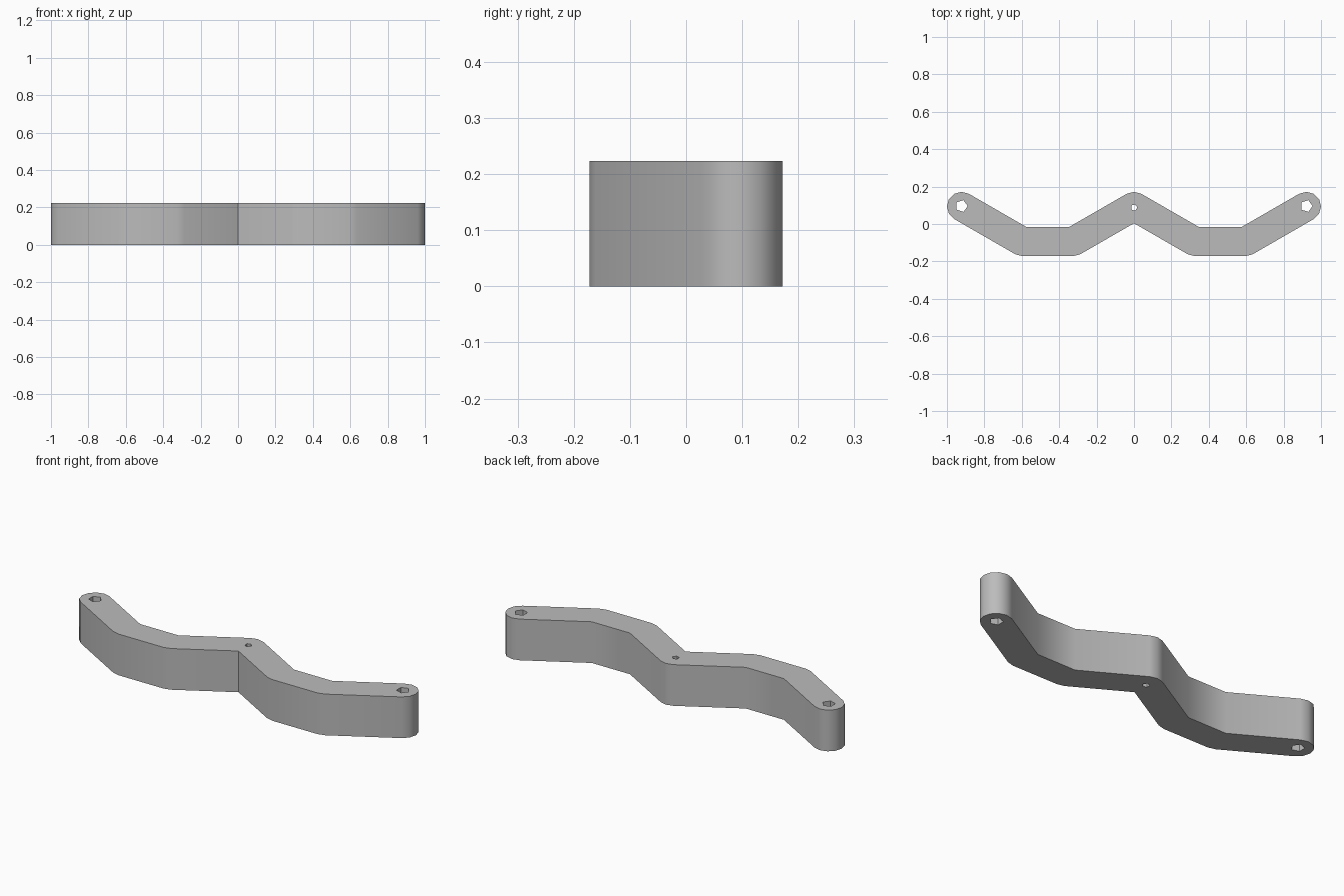
import bpy, bmesh
from math import radians, sin, cos, tan
from mathutils import Vector

cube = bpy.data.objects.get("Cube")
if cube:
    bpy.data.objects.remove(cube, do_unlink=True)

HEIGHT = 0.223
R = 0.078            # half the width of the bar
END = (0.922, 0.094)
BEND_OUT = (0.596, -0.094)
BEND_IN = (0.326, -0.094)
MIDDLE = (0, 0.094)


def arc(centre, start, stop, radius=R, step=30):
    """Points on a faceted arc, angles in degrees."""
    return [Vector((centre[0] + radius * cos(radians(a)),
                    centre[1] + radius * sin(radians(a))))
            for a in range(start, stop + 1, step)]


def add_loop(curve, points):
    spline = curve.splines.new('POLY')
    spline.points.add(len(points) - 1)
    for point, p in zip(spline.points, points):
        point.co = (p.x, p.y, 0, 1)
    spline.use_cyclic_u = True


# Outline of the left half, from the front notch round to the back peak
notch = Vector((0, MIDDLE[1] - R / cos(radians(30))))
mitre = R * tan(radians(15))
half = [notch]
half += arc(BEND_IN, -120, -90)
half += arc(BEND_OUT, -90, -60)
half += arc(END, -60, 120)
half += [Vector((BEND_OUT[0] - mitre, BEND_OUT[1] + R)),
         Vector((BEND_IN[0] + mitre, BEND_IN[1] + R))]
half += arc(MIDDLE, 60, 90)
mirrored = [Vector((-p.x, p.y)) for p in reversed(half[1:-1])]

# Flat profile with three five-sided holes, extruded to full height
curve = bpy.data.curves.new("zigzag_bar", 'CURVE')
curve.dimensions = '2D'
curve.fill_mode = 'BOTH'
curve.extrude = HEIGHT / 2
add_loop(curve, half + mirrored)
for centre, radius in (((-END[0], 0.096), 0.033), ((END[0], 0.096), 0.033),
                       ((0, 0.088), 0.018)):
    add_loop(curve, arc(centre, 0, 288, radius, 72))

bar = bpy.data.objects.new("zigzag_bar", curve)
bpy.context.collection.objects.link(bar)
bpy.ops.object.select_all(action='DESELECT')
bar.select_set(True)
bpy.context.view_layer.objects.active = bar
bpy.ops.object.convert(target='MESH')
bar = bpy.context.object

# Weld the caps to the walls and stand the bar on the floor
bm = bmesh.new()
bm.from_mesh(bar.data)
bmesh.ops.remove_doubles(bm, verts=bm.verts, dist=0.0005)
bmesh.ops.translate(bm, verts=bm.verts, vec=(0, 0, HEIGHT / 2))
bmesh.ops.recalc_face_normals(bm, faces=bm.faces)
bm.to_mesh(bar.data)
bm.free()
bpy.ops.object.shade_smooth_by_angle(angle=radians(31))

# Plain grey
grey = bpy.data.materials.new("plain_grey")
grey.use_nodes = True
colour = (0.5, 0.5, 0.5, 1)
grey.diffuse_color = colour
grey.node_tree.nodes["Principled BSDF"].inputs["Base Color"].default_value = colour
bar.data.materials.clear()
bar.data.materials.append(grey)
